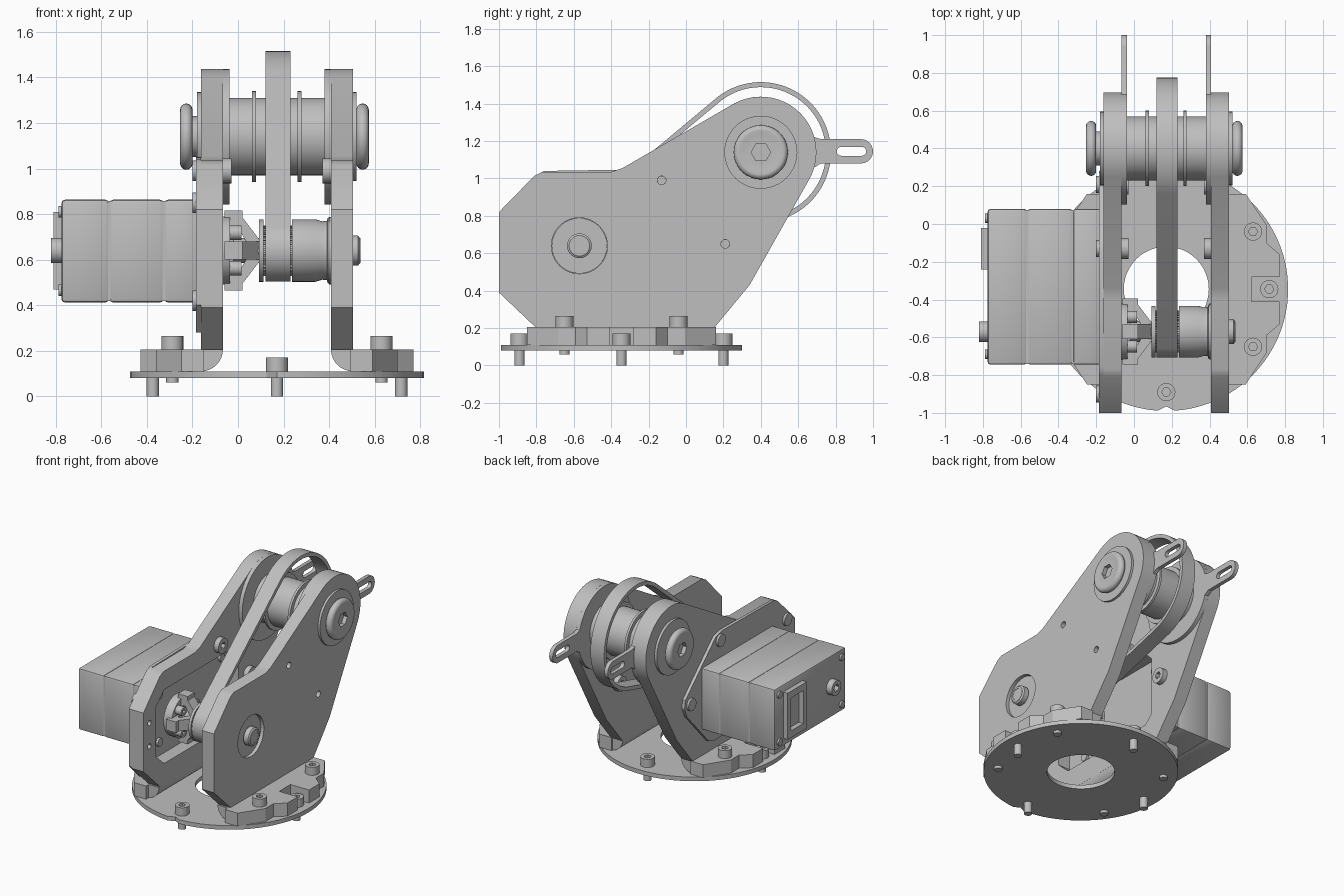
import bpy, bmesh
from math import sin, cos, pi, radians, atan2, asin, hypot, degrees
from mathutils import Vector

cube = bpy.data.objects.get("Cube")
if cube:
    bpy.data.objects.remove(cube)

grey = bpy.data.materials.new("machined_grey")
grey.use_nodes = True
colour = (0.52, 0.52, 0.52, 1)
grey.diffuse_color = colour
grey.node_tree.nodes["Principled BSDF"].inputs["Base Color"].default_value = colour

MID = 0.171            # symmetry plane of the bracket
TOP = (0.4, 1.14)      # upper axle (y, z)
LOW = (-0.57, 0.64)    # lower axle (y, z)
parts = []


def finish(name, bm):
    bmesh.ops.recalc_face_normals(bm, faces=bm.faces[:])
    mesh = bpy.data.meshes.new(name)
    bm.to_mesh(mesh)
    bm.free()
    mesh.materials.append(grey)
    ob = bpy.data.objects.new(name, mesh)
    bpy.context.collection.objects.link(ob)
    parts.append(ob)
    return ob


def arc(c, r, a0, a1, n):
    steps = [radians(a0 + (a1 - a0) * i / n) for i in range(n + 1)]
    return [(c[0] + r * cos(a), c[1] + r * sin(a)) for a in steps]


def ring(c, r, n=32):
    return arc(c, r, 0, 360, n)[:-1]


def prism(name, loops, axis, lo, hi):
    """Extrude an outline (first loop) with holes (other loops)."""
    put = {"x": lambda a, b: (lo, a, b), "y": lambda a, b: (a, lo, b),
           "z": lambda a, b: (a, b, lo)}[axis]
    bm = bmesh.new()
    for loop in loops:
        vs = [bm.verts.new(put(*p)) for p in loop]
        for i, v in enumerate(vs):
            bm.edges.new((vs[i - 1], v))
    bmesh.ops.triangle_fill(bm, use_beauty=True, edges=bm.edges[:])
    out = bmesh.ops.extrude_face_region(bm, geom=bm.faces[:])["geom"]
    move = Vector([(hi - lo) * (axis == k) for k in "xyz"])
    bmesh.ops.translate(bm, vec=move, verts=[g for g in out if isinstance(g, bmesh.types.BMVert)])
    return finish(name, bm)


def lathe(name, profile, c, n=48):
    """Turn (x, radius) points about an axle parallel to x."""
    bm = bmesh.new()
    rows = [[bm.verts.new((x, c[0] + r * cos(2 * pi * i / n), c[1] + r * sin(2 * pi * i / n)))
             for i in range(n)] for x, r in profile]
    for a, b in zip(rows, rows[1:]):
        for i in range(n):
            bm.faces.new((a[i - 1], a[i], b[i], b[i - 1]))
    bm.faces.new(rows[0])
    bm.faces.new(rows[-1])
    return finish(name, bm)


def rod(name, r, x0, x1, c, n=48):
    return lathe(name, [(x0, r), (x1, r)], c, n)


def box(name, lo, hi, bevel=0.0):
    bm = bmesh.new()
    bmesh.ops.create_cube(bm, size=1)
    for v in bm.verts:
        v.co = [l + (h - l) * (k + 0.5) for l, h, k in zip(lo, hi, v.co)]
    if bevel:
        bmesh.ops.bevel(bm, geom=bm.edges[:], offset=bevel, segments=2, profile=0.5, affect="EDGES")
    return finish(name, bm)


def span(side, a, b):
    """Distances out from the middle plane to an ordered x range."""
    return sorted((MID + side * a, MID + side * b))


# base disc and its screws
base_c = (MID, -0.345)
prism("base_disc", [arc(base_c, 0.645, -86, 266, 80) + [(MID, -0.965)], ring(base_c, 0.225, 48)],
      "z", 0.08, 0.11)


def base_screw(name, c, seat, head, tip):
    prism(name + "_head", [ring(c, 0.048, 24), ring(c, 0.024, 6)], "z", seat, head)
    prism(name + "_shank", [ring(c, 0.027, 20)], "z", tip, seat + 0.02)


for i in range(4):
    p = arc(base_c, 0.545, 90 * i, 90 * i + 1, 1)[0]
    base_screw("disc_screw", p, 0.11, 0.17, 0)

# side plates, feet and tab plates
outline = ([(-0.8, 0.2), (-1, 0.39), (-1, 0.82), (-0.81, 1.015), (-0.77, 1.035), (-0.4, 1.035), (-0.34, 1.055)]
           + arc(TOP, 0.297, 120, -30, 30) + [(0.34, 0.43), (0.15, 0.2)])
window = [(-0.76, 0.36), (-0.86, 0.45), (-0.86, 0.8), (-0.76, 0.9), (0.04, 0.9), (0.1, 0.84), (0.1, 0.42), (0.04, 0.36)]
bolts = [(-0.13, 0.99), (0.21, 0.65)]
lobes = [(0.32, 0.505), (0.42, 0.505), (0.53, 0.34), (0.53, 0.245), (0.6, 0.185), (0.6, 0.065), (0.45, 0.065)]
tab_plate = (arc(TOP, 0.297, 16, 344, 48) + [(0.72, 1.08)]
             + arc((0.935, 1.145), 0.065, -90, 90, 12) + [(0.72, 1.21)])
slot = arc((0.83, 1.145), 0.024, 90, 270, 8) + arc((0.94, 1.145), 0.024, -90, 90, 8)

for side, tag in ((-1, "right"), (1, "left")):
    if side > 0:
        holes = [ring(p, 0.023, 16) for p in bolts] + [ring(LOW, 0.15)]
    else:
        holes = [window] + [ring((-0.93, z), 0.02, 12) for z in (0.55, 0.72)]
    prism(tag + "_side_plate", [outline] + holes, "x", *span(side, 0.237, 0.333))
    prism(tag + "_tab_plate", [tab_plate, slot], "x", *span(side, 0.209, 0.237))
    bend = [(MID + side * (0.333 - a), 0.206 - b) for a, b in arc((0, 0), 0.096, 0, 90, 8)]
    prism(tag + "_foot_bend", [bend + [(MID + side * 0.333, 0.206)]], "y", -0.82, 0.15)
    half = [(MID + side * x, base_c[1] + y) for x, y in lobes]
    other = [(MID + side * x, base_c[1] - y) for x, y in reversed(lobes)]
    prism(tag + "_foot", [half + other], "z", 0.11, 0.206)
    for y in (-0.04, -0.65):
        base_screw(tag + "_foot_screw", (MID + side * 0.459, y), 0.206, 0.265, 0.06)
    for p in bolts:
        x0, x1 = span(side, 0.2, 0.25)
        prism(tag + "_inner_bolt", [ring(p, 0.055, 24), ring(p, 0.025, 6)], "x", x0, x1)

# motor mounting plate outside the right side plate
mount = [(-0.88, 0.28), (-1, 0.4), (-1, 0.82), (-0.8, 1.02), (-0.76, 1.04), (-0.15, 1.05), (-0.08, 1.03),
         (0.27, 0.7), (0.28, 0.64), (0.25, 0.57), (0, 0.3), (-0.06, 0.28)]
prism("motor_mount_plate", [mount], "x", -0.184, -0.162)
for p in bolts + [(-0.9, 0.42), (-0.9, 0.85)]:
    rod("mount_bolt", 0.045, -0.2, -0.18, p, 20)

# upper axle: drum, flanges, washers and rounded end caps
rod("upper_drum", 0.17, -0.04, 0.382, TOP)
for x in (0.062, 0.262):
    rod("drum_flange", 0.2, x, x + 0.017, TOP)
rod("upper_axle", 0.09, -0.21, 0.53, TOP)
for x0, x1 in ((-0.18, -0.162), (0.504, 0.521)):
    rod("washer", 0.195, x0, x1, TOP)
for x, d, tag in ((-0.2, -1, "right"), (0.52, 1, "left")):
    rim = [(x + d * (0.027 + a), 0.118 + b) for a, b in arc((0, 0), 0.027, 180, 0, 12)[::1]]
    rim = [(px, pr) for px, pr in rim]
    lathe(tag + "_end_cap", [(x, 0.08)] + rim + [(x + d * 0.05, 0.1), (x + d * 0.05, 0.06), (x + d * 0.02, 0.06)], TOP)
    prism(tag + "_cap_socket", [ring(TOP, 0.062), ring(TOP, 0.052, 6)], "x",
          *sorted((x + d * 0.015, x + d * 0.05)))

# drive belt around both axles
gap = (TOP[0] - LOW[0], TOP[1] - LOW[1])
lean = degrees(atan2(gap[1], gap[0]))


def belt_loop(big, small):
    turn = 90 + degrees(asin((big - small) / hypot(*gap)))
    return arc(TOP, big, lean - turn, lean + turn, 60) + arc(LOW, small, lean + turn, lean + 360 - turn, 24)


prism("drive_belt", [belt_loop(0.375, 0.137), belt_loop(0.348, 0.112)], "x", 0.12, 0.231)

# lower axle: toothed pulley, drum and hub
teeth = []
for i in range(36):
    teeth += arc(LOW, 0.111, i * 10, i * 10 + 5, 1) + arc(LOW, 0.1, i * 10 + 5, i * 10 + 10, 1)
prism("toothed_pulley", [teeth], "x", 0.1, 0.245)
for x in (0.093, 0.238):
    rod("pulley_flange", 0.137, x, x + 0.02, LOW)
lathe("lower_drum", [(0.25, 0.137), (0.34, 0.137), (0.37, 0.128), (0.39, 0.13), (0.395, 0.145), (0.408, 0.145)], LOW)
rod("lower_bearing", 0.148, 0.4, 0.48, LOW)
lathe("lower_axle", [(-0.18, 0.05), (0.49, 0.05), (0.49, 0.066), (0.527, 0.066), (0.535, 0.055)], LOW)
prism("axle_socket", [ring(LOW, 0.055), ring(LOW, 0.045, 6)], "x", 0.53, 0.537)

# four-armed coupler between motor and pulley
rod("coupler_disc", 0.15, -0.1, -0.035, LOW)
rod("coupler_hub", 0.055, -0.04, 0.1, LOW)
for i in range(4):
    bm = bmesh.new()
    arm = [(-0.06, 0.03), (-0.06, 0.175), (0.02, 0.175), (0.02, 0.145), (0.1, 0.04), (0.1, 0), (0.06, 0), (0, 0.1), (-0.02, 0.1), (-0.02, 0.03)]
    t = i * pi / 2
    face = bm.faces.new([bm.verts.new((x, LOW[0] + r * cos(t) + 0.04 * sin(t), LOW[1] + r * sin(t) - 0.04 * cos(t)))
                         for x, r in arm])
    out = bmesh.ops.extrude_face_region(bm, geom=[face])["geom"]
    bmesh.ops.translate(bm, vec=(0, -0.08 * sin(t), 0.08 * cos(t)),
                        verts=[g for g in out if isinstance(g, bmesh.types.BMVert)])
    finish("coupler_arm", bm)
    p = arc(LOW, 0.11, 45 + 90 * i, 46 + 90 * i, 1)[0]
    prism("coupler_screw", [ring(p, 0.032, 20), ring(p, 0.016, 6)], "x", -0.04, 0.015)

# motor case in three sections with rear cover details
for x0, x1 in ((-0.775, -0.567), (-0.563, -0.327), (-0.323, -0.172)):
    box("motor_case", (x0, -0.745, 0.412), (x1, 0.08, 0.863), 0.015)
box("motor_core", (-0.7, -0.74, 0.418), (-0.2, 0.075, 0.857))
frame = [(-0.24, 0.47), (-0.02, 0.47), (-0.02, 0.81), (-0.24, 0.81)]
opening = [(-0.2, 0.52), (-0.06, 0.52), (-0.06, 0.76), (-0.2, 0.76)]
prism("rear_cover_frame", [frame, opening], "x", -0.81, -0.77)
for y in (-0.69, 0.03):
    for z in (0.465, 0.81):
        rod("rear_case_screw", 0.025, -0.788, -0.77, (y, z), 16)
        rod("front_case_screw", 0.03, -0.18, -0.145, (y, z), 16)
prism("rear_idler", [ring(LOW, 0.055), ring(LOW, 0.028, 6)], "x", -0.82, -0.74)

# smooth the round parts, keep hard edges
bpy.ops.object.select_all(action="DESELECT")
for ob in parts:
    ob.select_set(True)
bpy.context.view_layer.objects.active = parts[0]
bpy.ops.object.shade_smooth_by_angle(angle=radians(30))
